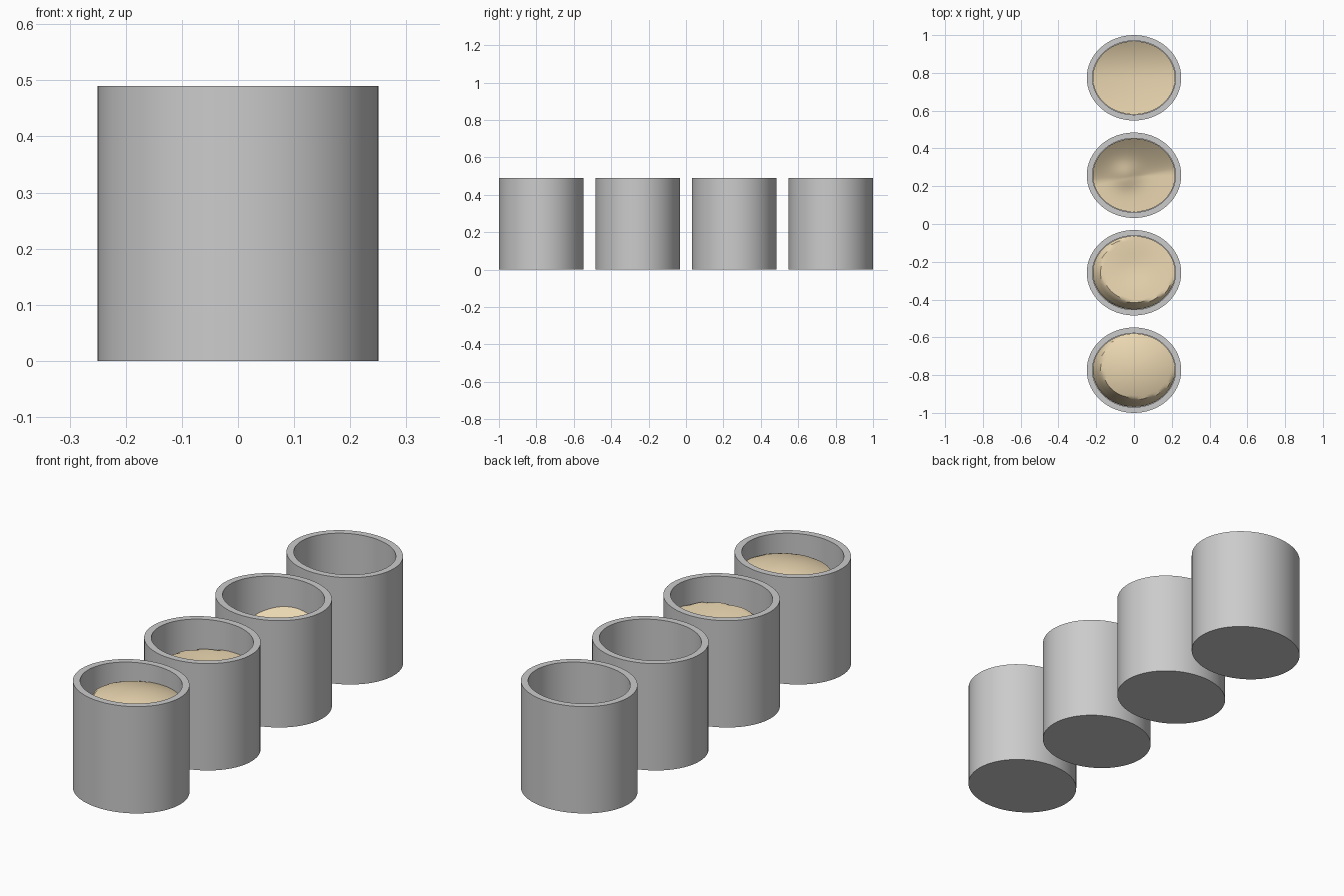
import bpy, bmesh, math

if "Cube" in bpy.data.objects:
    bpy.data.objects.remove(bpy.data.objects["Cube"])

RX, RY, H = 0.25, 0.226, 0.49   # slightly oval outside of a cup
WALL, FLOOR = 0.03, 0.03
SEG, RINGS = 64, 16


def lathe(bm, profile, cy):
    """Oval rings from (inset, z) points; a capped tube is returned as rings."""
    rings = []
    for inset, z in profile:
        rings.append([bm.verts.new(((RX - inset) * math.cos(a), cy + (RY - inset) * math.sin(a), z))
                      for a in (2 * math.pi * i / SEG for i in range(SEG))])
    for a, b in zip(rings, rings[1:]):
        for i in range(SEG):
            j = (i + 1) % SEG
            bm.faces.new((a[i], a[j], b[j], b[i]))
    return rings


def finish(bm, name, mat=None):
    bmesh.ops.recalc_face_normals(bm, faces=bm.faces)
    me = bpy.data.meshes.new(name)
    bm.to_mesh(me)
    bm.free()
    ob = bpy.data.objects.new(name, me)
    bpy.context.collection.objects.link(ob)
    if mat:
        me.materials.append(mat)
    bpy.ops.object.select_all(action='DESELECT')
    ob.select_set(True)
    bpy.context.view_layer.objects.active = ob
    bpy.ops.object.shade_smooth_by_angle(angle=math.radians(35))
    return ob


def cup(name, cy):
    bm = bmesh.new()
    rings = lathe(bm, [(0, 0), (0, H), (WALL, H), (WALL, FLOOR)], cy)
    bm.faces.new(rings[0])
    bm.faces.new(rings[-1])
    finish(bm, name)


def filling(name, cy, height, mat):
    """Uneven powder surface; height(u, v) takes -1..1 cup coordinates."""
    bm = bmesh.new()
    rx, ry = RX - WALL - 0.002, RY - WALL - 0.002
    rings = []
    for k in range(1, RINGS + 1):
        r = k / RINGS
        ring = []
        for i in range(SEG):
            a = 2 * math.pi * i / SEG
            u, v = r * math.cos(a), r * math.sin(a)
            ring.append(bm.verts.new((u * rx, cy + v * ry, height(u, v))))
        rings.append(ring)
    # side of the filling, down to the cup floor
    rings.append([bm.verts.new((p.co.x, p.co.y, FLOOR + 0.002)) for p in rings[-1]])
    centre = bm.verts.new((0, cy, height(0, 0)))
    for i in range(SEG):
        j = (i + 1) % SEG
        bm.faces.new((centre, rings[0][i], rings[0][j]))
        for a, b in zip(rings, rings[1:]):
            bm.faces.new((a[i], b[i], b[j], a[j]))
    bm.faces.new(rings[-1])
    finish(bm, name, mat)


def bump(u, v, cu, cv, size):
    return math.exp(-((u - cu) ** 2 + (v - cv) ** 2) / size ** 2)


def drop(u, v, cu, cv, r0):
    """How far a point lies outside a mound footprint."""
    return max(0.0, math.hypot(u - cu, v - cv) - r0)


# heaped, fairly full, steep-backed and shallow fillings, front to back
def heaped(u, v):
    return 0.448 - 0.045 * ((u - .08) ** 2 + (v - .1) ** 2) - 0.5 * drop(u, v, .1, .12, .92)


def level(u, v):
    return 0.372 + 0.008 * u - 0.008 * v - 0.012 * bump(u, v, 0, .15, .5) - 0.35 * drop(u, v, .1, .1, .92)


def sloped(u, v):
    t = max(0.0, v + 0.05 - 0.15 * u)
    return 0.235 + 0.115 * t ** 1.3 + 0.03 * bump(u, v, -.2, .0, .35)


def shallow(u, v):
    return 0.215 + 0.04 * max(0.0, v) ** 2 + 0.012 * (u * u + v * v)


tan = bpy.data.materials.new("tan_powder")
tan.diffuse_color = (0.83, 0.68, 0.44, 1)
tan.use_nodes = True
tan.node_tree.nodes["Principled BSDF"].inputs["Base Color"].default_value = tan.diffuse_color

for n, shape in enumerate((heaped, level, sloped, shallow)):
    y = -0.774 + 0.516 * n
    cup(f"cup_{n + 1}", y)
    filling(f"filling_{n + 1}", y, shape, tan)
